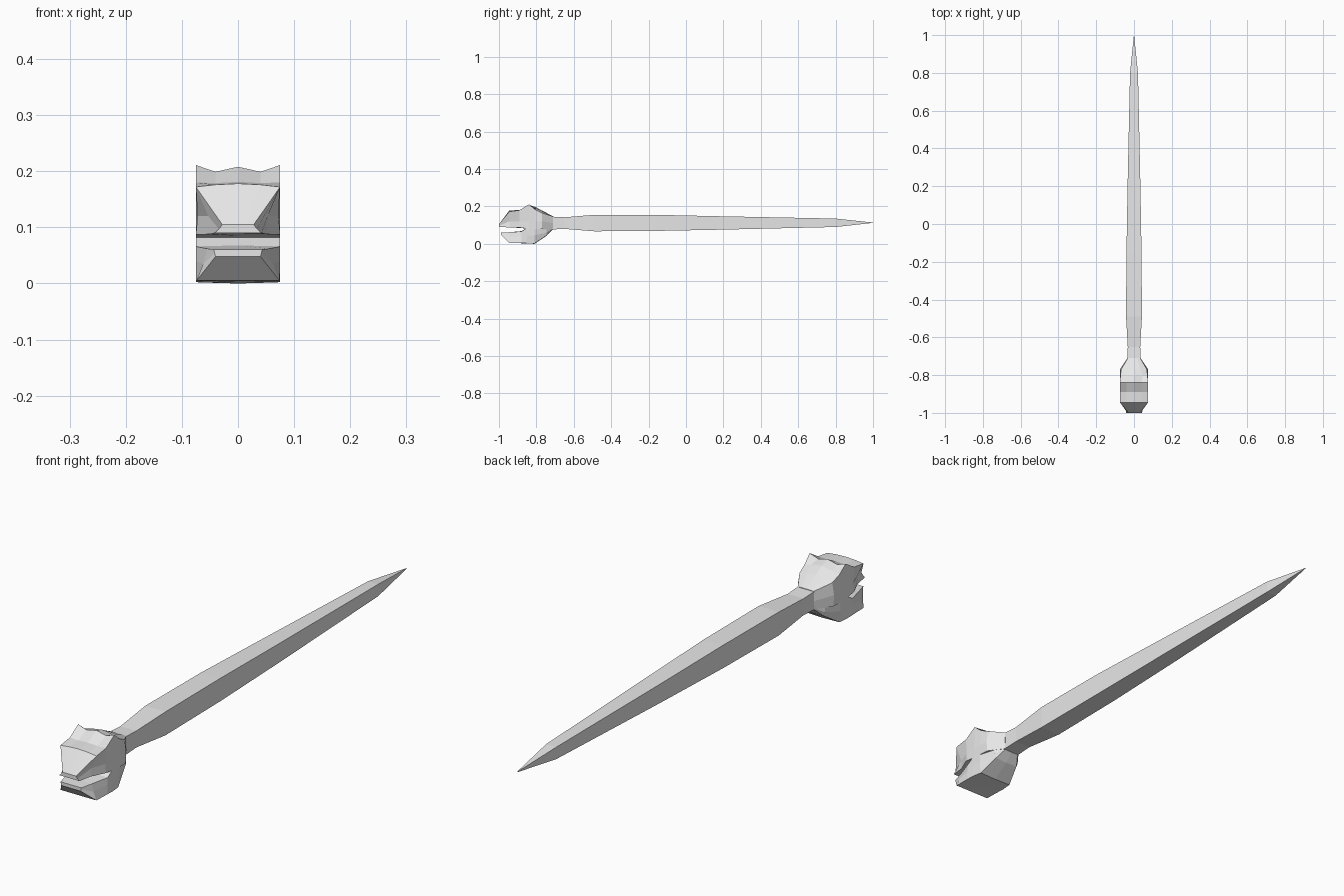
import bpy
import bmesh

grey = bpy.data.materials.new("plain grey")
grey.diffuse_color = (0.8, 0.8, 0.8, 1)


def loft(name, rings):
    """Skin half sections (y, [(x, z) from bottom centre to top centre]), mirrored in x."""
    bm = bmesh.new()
    loops = []
    for y, half in rings:
        full = half + [(-x, z) for x, z in reversed(half) if x > 0]
        loops.append([bm.verts.new((x, y, z)) for x, z in full])
    n = len(loops[0])
    for a, b in zip(loops, loops[1:]):
        for i in range(n):
            j = (i + 1) % n
            bm.faces.new((a[i], a[j], b[j], b[i]))
    bm.faces.new(loops[0])
    bm.faces.new(loops[-1])
    bmesh.ops.remove_doubles(bm, verts=bm.verts, dist=0.0005)
    bmesh.ops.recalc_face_normals(bm, faces=bm.faces)
    mesh = bpy.data.meshes.new(name)
    bm.to_mesh(mesh)
    bm.free()
    mesh.materials.append(grey)
    obj = bpy.data.objects.new(name, mesh)
    bpy.context.collection.objects.link(obj)
    return obj


# Long square body tapering to a pointed tail: y, half width, bottom, top
body = [(-0.74, 0.038, 0.073, 0.148), (-0.71, 0.034, 0.077, 0.145),
        (-0.65, 0.033, 0.08, 0.142), (-0.49, 0.042, 0.067, 0.155),
        (-0.16, 0.040, 0.069, 0.155), (0.20, 0.034, 0.076, 0.147),
        (0.80, 0.021, 0.09, 0.135), (0.998, 0.0008, 0.112, 0.114),
        (1.0, 0.0003, 0.1128, 0.1132)]
loft("body", [(y, [(w, lo), (w, hi)]) for y, w, lo, hi in body])

# Upper head: narrow snout, raised brow, taper into the neck
loft("upper_head", [
    (-1.0, [(0, .09), (.042, .09), (.034, .097), (.028, .105), (.015, .105), (0, .105)]),
    (-.945, [(0, .088), (.05, .088), (.053, .12), (.075, .172), (.04, .176), (0, .178)]),
    (-.89, [(0, .085), (.075, .087), (.072, .12), (.075, .18), (.04, .179), (0, .181)]),
    (-.84, [(0, .08), (.075, .08), (.075, .12), (.075, .211), (.04, .199), (0, .208)]),
    (-.805, [(0, .078), (.075, .078), (.075, .12), (.072, .182), (.045, .19), (0, .197)]),
    (-.77, [(0, .078), (.073, .078), (.075, .12), (.068, .165), (.035, .175), (0, .178)]),
    (-.71, [(0, .077), (.032, .077), (.035, .11), (.033, .146), (.018, .147), (0, .147)]),
])

# Lower jaw: flat chin sloping forward and rising to the neck
loft("lower_jaw", [
    (-.99, [(0, .048), (.04, .048), (.042, .055), (.043, .061), (0, .061)]),
    (-.945, [(0, .005), (.074, .005), (.062, .035), (.055, .062), (0, .062)]),
    (-.88, [(0, .003), (.075, .004), (.075, .04), (.075, .066), (0, .068)]),
    (-.85, [(0, .002), (.075, .003), (.075, .045), (.075, .085), (0, .085)]),
    (-.81, [(0, 0), (.07, .002), (.075, .045), (.075, .085), (0, .085)]),
    (-.745, [(0, .043), (.05, .045), (.056, .06), (.056, .085), (0, .085)]),
    (-.715, [(0, .075), (.03, .076), (.033, .08), (.033, .088), (0, .088)]),
])
